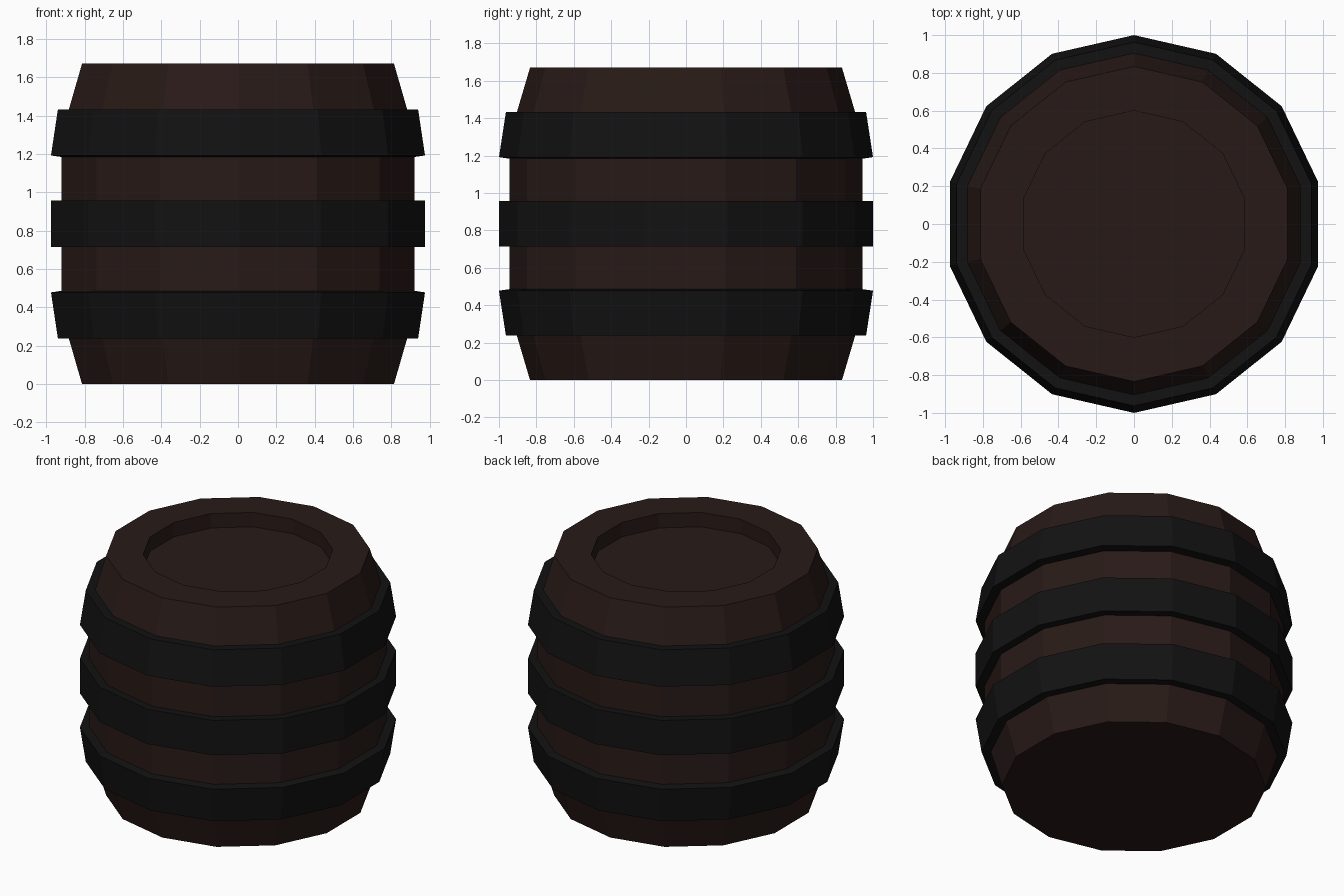
import bpy, bmesh, math

if "Cube" in bpy.data.objects:
    bpy.data.objects.remove(bpy.data.objects["Cube"])

SIDES = 14


def material(name, rgb):
    m = bpy.data.materials.new(name)
    m.diffuse_color = (*rgb, 1)
    m.use_nodes = True
    m.node_tree.nodes["Principled BSDF"].inputs["Base Color"].default_value = m.diffuse_color
    return m


def lathe(name, profile, mat, ring=False):
    """Spin (radius, z) points into a 14-sided solid; ring joins last to first, otherwise ends are capped."""
    bm = bmesh.new()
    loops = []
    for r, z in profile:
        angles = [math.pi / 2 + 2 * math.pi * i / SIDES for i in range(SIDES)]
        loops.append([bm.verts.new((r * math.cos(a), r * math.sin(a), z)) for a in angles])
    pairs = list(zip(loops, loops[1:]))
    if ring:
        pairs.append((loops[-1], loops[0]))
    else:
        bm.faces.new(loops[0])
        bm.faces.new(loops[-1])
    for a, b in pairs:
        for i in range(SIDES):
            j = (i + 1) % SIDES
            bm.faces.new((a[i], a[j], b[j], b[i]))
    bmesh.ops.recalc_face_normals(bm, faces=bm.faces)
    mesh = bpy.data.meshes.new(name)
    bm.to_mesh(mesh)
    bm.free()
    mesh.materials.append(mat)
    obj = bpy.data.objects.new(name, mesh)
    bpy.context.collection.objects.link(obj)
    return obj


wood = material("dark_wood", (0.0212, 0.0103, 0.0085))
iron = material("black_iron", (0.006, 0.006, 0.006))
H = 1.67

# Wooden body with a recessed lid
lathe("barrel_body", [(0.834, 0), (0.905, 0.24), (0.944, 0.485), (0.944, H - 0.485),
                      (0.905, H - 0.24), (0.834, H), (0.6, H), (0.6, H - 0.1)], wood)

# Hoops: straight middle one, tapered ones mirrored top and bottom
lathe("middle_hoop", [(0.935, 0.715), (1.0, 0.715), (1.0, 0.957), (0.935, 0.957)], iron, True)
taper = [(0.9, 0.238), (0.963, 0.238), (1.0, 0.478), (0.938, 0.487)]
lathe("lower_hoop", taper, iron, True)
lathe("upper_hoop", [(r, H - z) for r, z in taper], iron, True)
